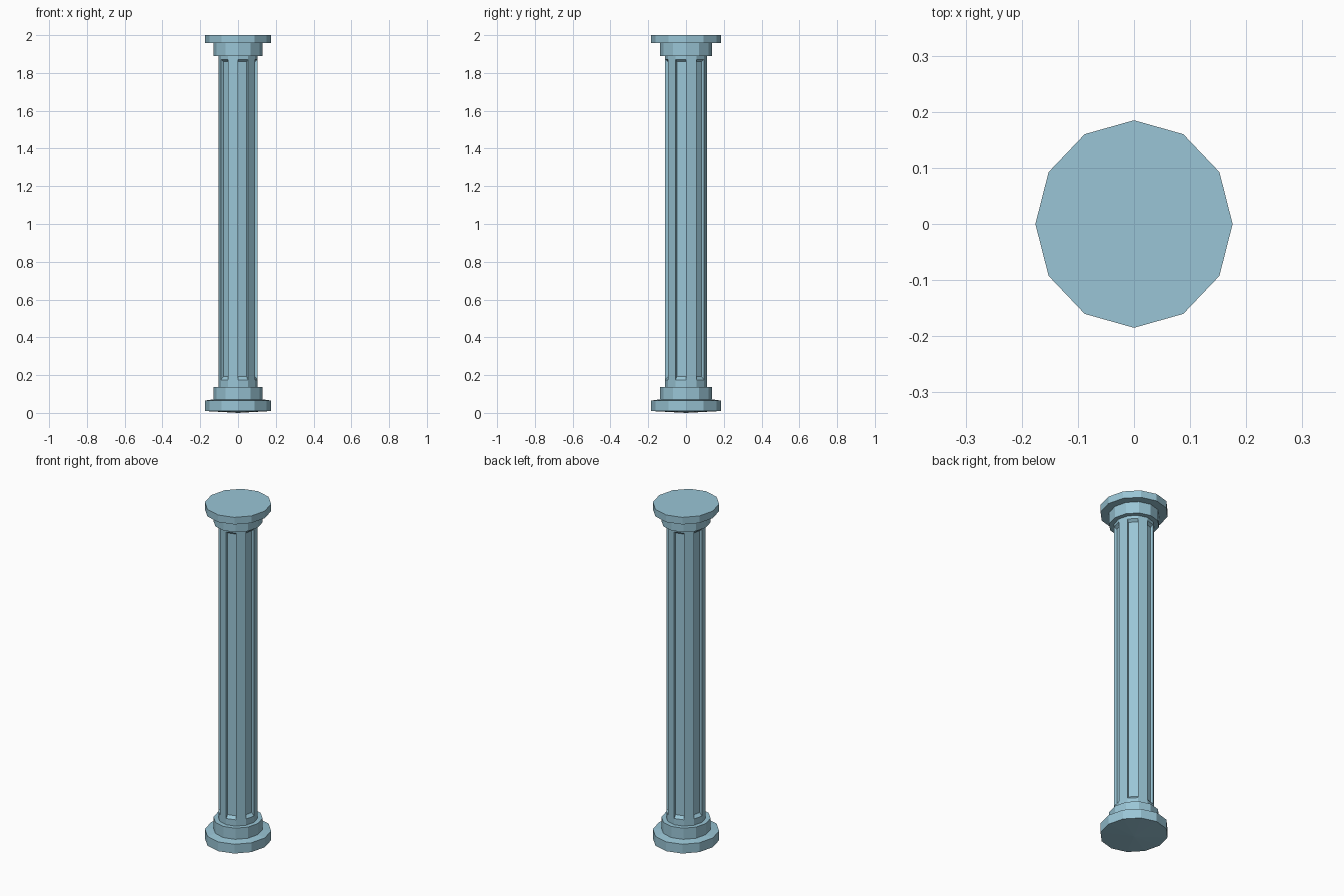
import bpy, bmesh, math
from mathutils import Vector

if "Cube" in bpy.data.objects:
    bpy.data.objects.remove(bpy.data.objects["Cube"])

SIDES = 12
X_SCALE = 0.95          # the column is slightly narrower in x

stone = bpy.data.materials.new("pale blue stone")
stone.diffuse_color = (0.32, 0.56, 0.67, 1)
stone.use_nodes = True
stone.node_tree.nodes["Principled BSDF"].inputs["Base Color"].default_value = stone.diffuse_color


def lathe(name, profile, fluted_band=None):
    """Revolve (radius, z) rings; optionally sink every other face of one band."""
    bm = bmesh.new()
    rings = []
    for r, z in profile:
        if r == 0:
            rings.append([bm.verts.new((0, 0, z))] * SIDES)
        else:
            rings.append([bm.verts.new((r * X_SCALE * math.cos(math.tau * i / SIDES),
                                        r * math.sin(math.tau * i / SIDES), z))
                          for i in range(SIDES)])
    flutes = []
    for k in range(len(rings) - 1):
        lo, hi = rings[k], rings[k + 1]
        for i in range(SIDES):
            j = (i + 1) % SIDES
            corners = list(dict.fromkeys((lo[i], lo[j], hi[j], hi[i])))
            face = bm.faces.new(corners)
            if k == fluted_band and i % 2 == 1:
                flutes.append(face)
    bm.normal_update()
    # sunken flutes with sloping ends
    if flutes:
        bmesh.ops.inset_individual(bm, faces=flutes, thickness=0.004, depth=0)
        for f in flutes:
            inward = -f.normal.copy()
            mid = f.calc_center_median().z
            for v in f.verts:
                v.co += inward * 0.015
                v.co.z += 0.014 if v.co.z < mid else -0.010
    bmesh.ops.recalc_face_normals(bm, faces=bm.faces)
    mesh = bpy.data.meshes.new(name)
    bm.to_mesh(mesh)
    bm.free()
    mesh.materials.append(stone)
    obj = bpy.data.objects.new(name, mesh)
    bpy.context.collection.objects.link(obj)
    return obj


# base: foot disc and drum
lathe("base", [(0, 0), (0.185, 0.01), (0.185, 0.065), (0.137, 0.072),
               (0.137, 0.138), (0.11, 0.138)])
# fluted shaft
lathe("shaft", [(0.11, 0.138), (0.11, 0.175), (0.11, 1.872), (0.11, 1.89)],
      fluted_band=1)
# capital: drum and top slab
lathe("capital", [(0.11, 1.89), (0.137, 1.89), (0.137, 1.958), (0.185, 1.958),
                  (0.185, 2.0), (0, 2.0)])
